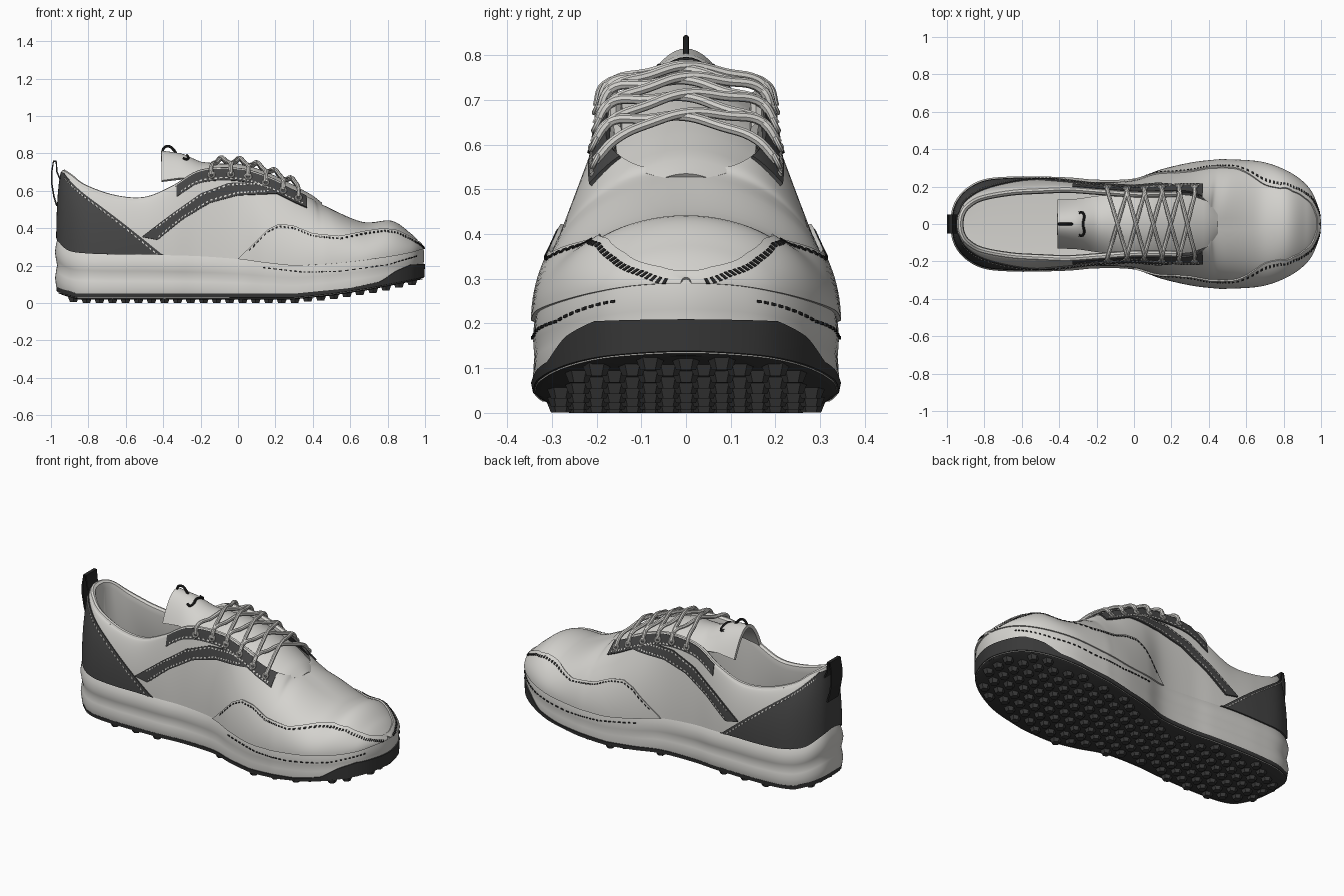
import bpy, bmesh, math
from mathutils import Vector

cube = bpy.data.objects.get("Cube")
if cube:
    bpy.data.objects.remove(cube)


def material(name, r, g, b):
    m = bpy.data.materials.new(name)
    m.use_nodes = True
    m.diffuse_color = (r, g, b, 1)
    m.node_tree.nodes["Principled BSDF"].inputs["Base Color"].default_value = (r, g, b, 1)
    return m


LIGHT = material("off white", .66, .65, .62)
DARK = material("charcoal", .06, .06, .06)
RUBBER = material("dark rubber", .04, .04, .04)
BLACK = material("black thread", .02, .02, .02)

# Upper from heel to toe: lower edge x, y, z, upper edge x, y, z, wall curve
UPPER = [
    (-.965, 0, .35, -.945, 0, .7, 1.5), (-.955, .09, .33, -.935, .06, .695, 1.5),
    (-.9, .17, .28, -.9, .11, .675, 1.5), (-.8, .225, .265, -.82, .155, .62, 1.5),
    (-.65, .24, .26, -.66, .185, .565, 1.5), (-.5, .24, .26, -.5, .195, .555, 1.5),
    (-.35, .235, .255, -.35, .2, .615, 1.7), (-.2, .225, .25, -.2, .19, .7, 2),
    (0, .235, .235, 0, .175, .71, 2), (.15, .285, .215, .15, .175, .67, 2),
    (.3, .32, .2, .3, .17, .6, 2), (.42, .335, .205, .4, .11, .555, 1.5),
    (.5, .338, .21, .44, 0, .53, 1), (.68, .325, .23, .66, 0, .435, 1),
    (.82, .275, .25, .82, 0, .44, 1), (.92, .2, .27, .92, 0, .375, 1),
    (.97, .11, .285, .97, 0, .325, 1), (.992, 0, .29, .988, 0, .295, 1)]
LAST = len(UPPER) - 1
TONGUE = [(-.41, .815, .13, .16), (-.3, .8, .135, .13), (-.2, .755, .15, .09), (-.1, .745, .16, .07),
          (0, .745, .165, .065), (.1, .72, .165, .06), (.2, .68, .16, .055), (.3, .63, .155, .05),
          (.4, .575, .12, .03), (.45, .535, .05, .01)]
SOLE_BASE = [(-.98, .06), (-.93, .04), (-.86, .02), (.3, .02), (.5, .04), (.7, .07), (.85, .1), (1, .13)]
RUBBER_TOP = [(-.98, .11), (-.93, .08), (-.86, .05), (.3, .05), (.6, .08), (.76, .115), (.84, .17), (.92, .205), (1, .21)]


def look(table, x):
    """Linear lookup by the first column; returns the other columns."""
    x = min(max(x, table[0][0]), table[-1][0])
    for a, b in zip(table, table[1:]):
        if x <= b[0]:
            t = (x - a[0]) / (b[0] - a[0])
            return [p + (q - p) * t for p, q in zip(a[1:], b[1:])]


def row(i):
    if 0 <= i <= LAST:
        return UPPER[i]
    r = UPPER[-i if i < 0 else 2 * LAST - i]
    return [-c if k in (1, 4) else c for k, c in enumerate(r)]


def at(u):
    """Smooth blend of the upper's rows."""
    i = min(int(u), LAST - 1)
    t = u - i
    out = [b + .5 * t * (c - a + t * (2 * a - 5 * b + 4 * c - d + t * (3 * (b - c) + d - a)))
           for a, b, c, d in zip(row(i - 1), row(i), row(i + 1), row(i + 2))]
    out[1], out[4] = max(out[1], 0), max(out[4], 0)
    return out


def outward(u, k=0):
    a, b = at(max(u - .05, 0)), at(min(u + .05, LAST))
    return Vector((a[k + 1] - b[k + 1], b[k] - a[k], 0)).normalized()


def wall(u, s, off=0):
    """Point on the upper; s is the height share from sole to top edge."""
    bx, by, bz, tx, ty, tz, p = at(u)
    c = max(1 - s * s, 0) ** .5
    f = c ** p
    pt = Vector((tx + (bx - tx) * f, ty + (by - ty) * f, bz + (tz - bz) * s))
    pt += off * (outward(u) * c + Vector((0, 0, s)))
    pt.y = max(pt.y, 0)
    return pt


def side(u, z, off):
    """Point on the outline of the sole."""
    r = at(u)
    p = Vector((r[0], r[1], z)) + outward(u) * off
    p.y = 0 if u in (0, LAST) else max(p.y, 0)
    return p


def finish(ob, mat):
    ob.data.materials.append(mat)
    bpy.ops.object.select_all(action='DESELECT')
    ob.select_set(True)
    bpy.context.view_layer.objects.active = ob
    bpy.ops.object.convert(target='MESH')
    bpy.ops.object.shade_smooth_by_angle(angle=math.radians(40))


def grid(name, rows, mat, thick=0, mirror=True, dash=False):
    bm = bmesh.new()
    vs = [[bm.verts.new(p) for p in r] for r in rows]
    for i in range(0, len(vs) - 1, 2 if dash else 1):
        for j in range(len(vs[0]) - 1):
            bm.faces.new((vs[i][j], vs[i][j + 1], vs[i + 1][j + 1], vs[i + 1][j]))
    bmesh.ops.remove_doubles(bm, verts=bm.verts, dist=.0002)
    me = bpy.data.meshes.new(name)
    bm.to_mesh(me)
    ob = bpy.data.objects.new(name, me)
    bpy.context.collection.objects.link(ob)
    if thick:
        m = ob.modifiers.new("Thickness", 'SOLIDIFY')
        m.thickness, m.offset = thick, -1
    if mirror:
        m = ob.modifiers.new("Mirror", 'MIRROR')
        m.use_axis = (False, True, False)
    finish(ob, mat)


def steps(a, b, n):
    return [a + (b - a) * i / n for i in range(n + 1)]


def band(name, mat, u0, u1, lo, hi, off, thick=.012, nu=60, nv=6, dash=False):
    """Panel lying on the upper between two height lines."""
    rows = []
    for u in steps(u0, u1, nu):
        r = at(u)
        a, b = [min(max((f(r) - r[2]) / (r[5] - r[2]), 0), 1) for f in (lo, hi)]
        rows.append([wall(u, s, off) for s in steps(a, max(a, b), nv)])
    grid(name, rows, mat, thick, dash=dash)


def line(table, shift=0):
    return lambda r: look(table, r[0])[0] + shift


def stitch(name, mat, u0, u1, f, off=.012, nu=61):
    band(name, mat, u0, u1, lambda r: f(r) - .004, lambda r: f(r) + .004, off, .004, nu, 1, True)


def tube(name, points, radius, mat):
    cu = bpy.data.curves.new(name, 'CURVE')
    cu.dimensions, cu.bevel_depth, cu.bevel_resolution, cu.resolution_u = '3D', radius, 2, 6
    sp = cu.splines.new('BEZIER')
    sp.bezier_points.add(len(points) - 1)
    for b, p in zip(sp.bezier_points, points):
        b.co = p
        b.handle_left_type = b.handle_right_type = 'AUTO'
    ob = bpy.data.objects.new(name, cu)
    bpy.context.collection.objects.link(ob)
    finish(ob, mat)


US = steps(0, LAST, 136)

# Upper shell and padded lining with insole
grid("upper", [[wall(u, math.sin(a)) for a in steps(0, math.pi / 2, 18)] for u in US], LIGHT)
lining = []
for u in steps(0, 9.5, 80):
    r, n = at(u), outward(u, 3)
    pts = [Vector(r[3:6]) - n * d + Vector((0, 0, h))
           for d, h in ((0, 0), (.006, .011), (.018, .013), (.03, .003), (.034, -.03))]
    pts += [Vector((r[0], r[1], .34)) - outward(u) * .045, Vector((max(r[0], -.92), 0, .33))]
    for p in pts:
        p.y = max(p.y, 0) if u else 0
    lining.append(pts)
grid("lining", lining, LIGHT)

# Midsole with ridges that fade towards the toe
RIDGES = [(0, 0), (.12, .008), (.25, .013), (.38, .008), (.48, .002), (.6, .009), (.72, .014), (.85, .008), (.95, 0), (1, -.006)]
midsole = []
for u in US:
    r = at(u)
    base = look(SOLE_BASE, r[0])[0] + .005
    fade = look([(-.3, 1), (.2, .25)], r[0])[0]
    pts = [side(u, base + (r[2] + .008 - base) * t, o * fade) for t, o in RIDGES]
    midsole.append(pts + [side(u, r[2], -.04)])
grid("midsole", midsole, LIGHT)

# Rubber outsole
outsole = []
for u in US:
    x = at(u)[0]
    b, t = look(SOLE_BASE, x)[0], look(RUBBER_TOP, x)[0]
    outsole.append([Vector((x, 0, b)), side(u, b, -.015), side(u, b + .01, .004), side(u, t, .008), side(u, t, -.02)])
grid("outsole", outsole, RUBBER)

# Tread studs in staggered rows
bm = bmesh.new()
outline = [tuple(at(u)[:2]) for u in US]
for i, x in enumerate(steps(-.88, .93, 26)):
    half = look(outline, x)[0] - .035
    for k in range(-4, 5):
        y = (k + .5 * (i % 2)) * .08
        if abs(y) < half:
            geo = bmesh.ops.create_cone(bm, cap_ends=True, segments=6, radius1=.022, radius2=.034, depth=.03)
            bmesh.ops.translate(bm, verts=geo["verts"], vec=(x, y, look(SOLE_BASE, x)[0] - .005))
me = bpy.data.meshes.new("tread_studs")
bm.to_mesh(me)
studs = bpy.data.objects.new("tread_studs", me)
bpy.context.collection.objects.link(studs)
finish(studs, RUBBER)

# Heel panel, side stripe, eyelet panel and toe guard
HEEL = [(-.95, .69), (-.4, .255)]
STRIPE_TOP = [(-.51, .355), (-.35, .475), (-.2, .58), (-.05, .635), (.1, .64), (.15, .625), (.22, .585)]
STRIPE_LOW = [(-.51, .35), (-.43, .335), (-.3, .44), (-.15, .53), (0, .57), (.22, .58)]
GUARD = [(0, .235), (.08, .31), (.16, .39), (.22, .42), (.3, .41), (.4, .37), (.55, .355), (.68, .38),
         (.78, .395), (.85, .385), (.92, .35), (.97, .32), (1, .295)]
band("heel_panel", DARK, 0, 5.7, lambda r: 0, line(HEEL), .007)
band("side_stripe", DARK, 4.93, 9.45, line(STRIPE_LOW), line(STRIPE_TOP), .009)
band("eyelet_panel", DARK, 6.15, 10.6, lambda r: r[5] - .065, lambda r: r[5] - .004, .009)
band("toe_guard", LIGHT, 8, LAST - .1, lambda r: 0, line(GUARD), .008, nu=100, nv=10)

# Stitching
stitch("heel_stitch", LIGHT, 1.5, 5.5, line(HEEL, -.02))
stitch("stripe_top_stitch", LIGHT, 5.4, 9.1, line(STRIPE_TOP, -.012))
stitch("stripe_low_stitch", LIGHT, 5.5, 9.1, line(STRIPE_LOW, .012))
stitch("eyelet_stitch", LIGHT, 6.3, 10.4, lambda r: r[5] - .055)
stitch("guard_stitch", BLACK, 8.4, 16.6, line(GUARD, -.014), .011, 121)
SEAM = [(.13, .19), (.35, .165), (.55, .17), (.8, .205), (.95, .25)]
grid("sole_stitch", [[side(u, look(SEAM, at(u)[0])[0] + d, .008) for d in (-.003, .003)]
                     for u in steps(8.9, 15.5, 71)], BLACK, .006, dash=True)


# Tongue with its label and loop
def tongue_z(x, y):
    z, half, drop = look(TONGUE, x)
    return z - drop * (y / half) ** 2


tongue = []
for x in steps(-.41, .45, 44):
    half = look(TONGUE, x)[1]
    tongue.append([Vector((x, -half * s, tongue_z(x, half * s))) for s in steps(-1, 1, 20)])
grid("tongue", tongue, LIGHT, .02, mirror=False)
tube("tongue_label", [(x, y, tongue_z(x, y) + .002) for x, y in
     ((-.295, .06), (-.275, .06), (-.272, 0), (-.275, -.06), (-.295, -.06))], .007, BLACK)
tube("tongue_loop", [(-.405, 0, .80), (-.395, 0, .83), (-.37, 0, .838), (-.345, 0, .82), (-.33, 0, .8)], .007, BLACK)

# Crossed laces with a ring at each eyelet
EYELETS = [7.3, 7.8, 8.35, 9, 9.6, 10.2]


def lace_end(u, sign):
    r = at(u)
    pts = [wall(u, 1 - .04 / (r[5] - r[2]), .016), Vector((r[3], r[4] - .004, r[5] + .022))]
    return [Vector((p.x, p.y * sign, p.z)) for p in pts]


for sign in (1, -1):
    for u, v in zip(EYELETS, EYELETS[1:]):
        a, b = lace_end(u, sign), lace_end(v, -sign)[::-1]
        mid = []
        for t in (.25, .5, .75):
            p = a[1].lerp(b[0], t)
            p.z = tongue_z(p.x, p.y) + .03 + .004 * sign
            mid.append(p)
        tube("lace", a + mid + b, .011, LIGHT)
    for u in EYELETS:
        bpy.ops.mesh.primitive_torus_add(location=lace_end(u, sign)[0], rotation=(-sign * 1.1, 0, 0), major_radius=.015,
                                         minor_radius=.006, major_segments=16, minor_segments=8)
        bpy.context.object.name = "eyelet_ring"
        finish(bpy.context.object, LIGHT)

# Heel pull tab
TAB = [(-.965, .52), (-.98, .57), (-.992, .64), (-.992, .7), (-.984, .755), (-.975, .755), (-.972, .7), (-.955, .66)]
grid("pull_tab", [[Vector((x, y, z)) for x, z in TAB] for y in (-.05, .05)][::-1], BLACK, .008, mirror=False)
